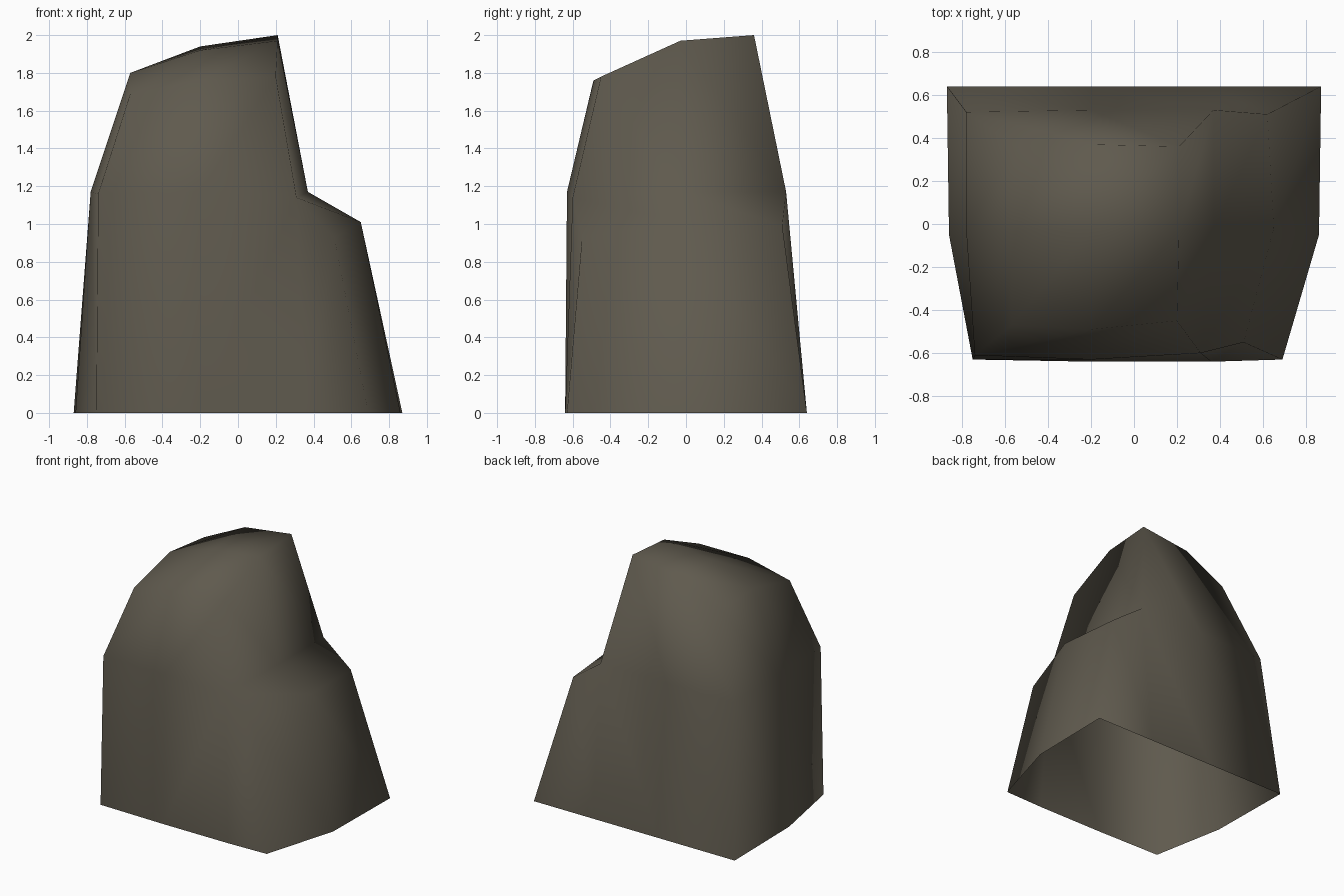
import bpy, bmesh

if "Cube" in bpy.data.objects:
    bpy.data.objects.remove(bpy.data.objects["Cube"])

# Stone colour
mat = bpy.data.materials.new("dark grey brown stone")
mat.diffuse_color = (0.115, 0.102, 0.076, 1)
mat.use_nodes = True
mat.node_tree.nodes["Principled BSDF"].inputs["Base Color"].default_value = mat.diffuse_color

# Three cross-sections from front to back, each running up the left side,
# over the top, down to the step on the right and on to the ground
front = [(-.75, -.63, 0), (-.74, -.61, 1.16), (-.57, -.47, 1.69), (-.2, -.49, 1.76),
         (.2, -.45, 1.78), (.31, -.60, 1.14), (.51, -.55, .93), (.69, -.63, 0)]
middle = [(-.86, -.05, 0), (-.78, -.03, 1.17), (-.57, -.03, 1.80), (-.2, -.03, 1.92),
          (.21, -.03, 1.97), (.37, -.03, 1.17), (.65, -.02, 1.01), (.86, -.05, 0)]
back = [(-.87, .64, 0), (-.78, .52, 1.17), (-.55, .36, 1.77), (-.2, .37, 1.94),
        (.21, .36, 2.0), (.37, .53, 1.17), (.62, .51, .99), (.87, .64, 0)]

bm = bmesh.new()
rows = [[bm.verts.new(p) for p in row] for row in (front, middle, back)]

# Sides and top
for a, b in zip(rows, rows[1:]):
    for i in range(7):
        bm.faces.new((a[i], a[i + 1], b[i + 1], b[i]))


# Front and back walls
def wall(row, y_ring, y_base):
    bl, rl, tl, tm, tr, notch, ledge, br = row
    rm = bm.verts.new((-.2, y_ring, 1.17))
    bmid = bm.verts.new((-.2, y_base, 0))
    bn = bm.verts.new((.36, y_base, 0))
    for f in ((bl, bmid, rm, rl), (rl, rm, tm, tl), (rm, notch, tr, tm),
              (bmid, bn, notch, rm), (bn, br, ledge, notch)):
        bm.faces.new(f)


wall(rows[0], -.63, -.64)
wall(rows[2], .53, .64)
bmesh.ops.recalc_face_normals(bm, faces=bm.faces)
# Open mesh: make sure normals point outwards
if sum(f.normal.dot(f.calc_center_median() - rows[1][3].co * .5) for f in bm.faces) < 0:
    bmesh.ops.reverse_faces(bm, faces=bm.faces)
for f in bm.faces:
    f.smooth = True

mesh = bpy.data.meshes.new("boulder")
bm.to_mesh(mesh)
bm.free()
mesh.materials.append(mat)
boulder = bpy.data.objects.new("boulder", mesh)
bpy.context.collection.objects.link(boulder)
